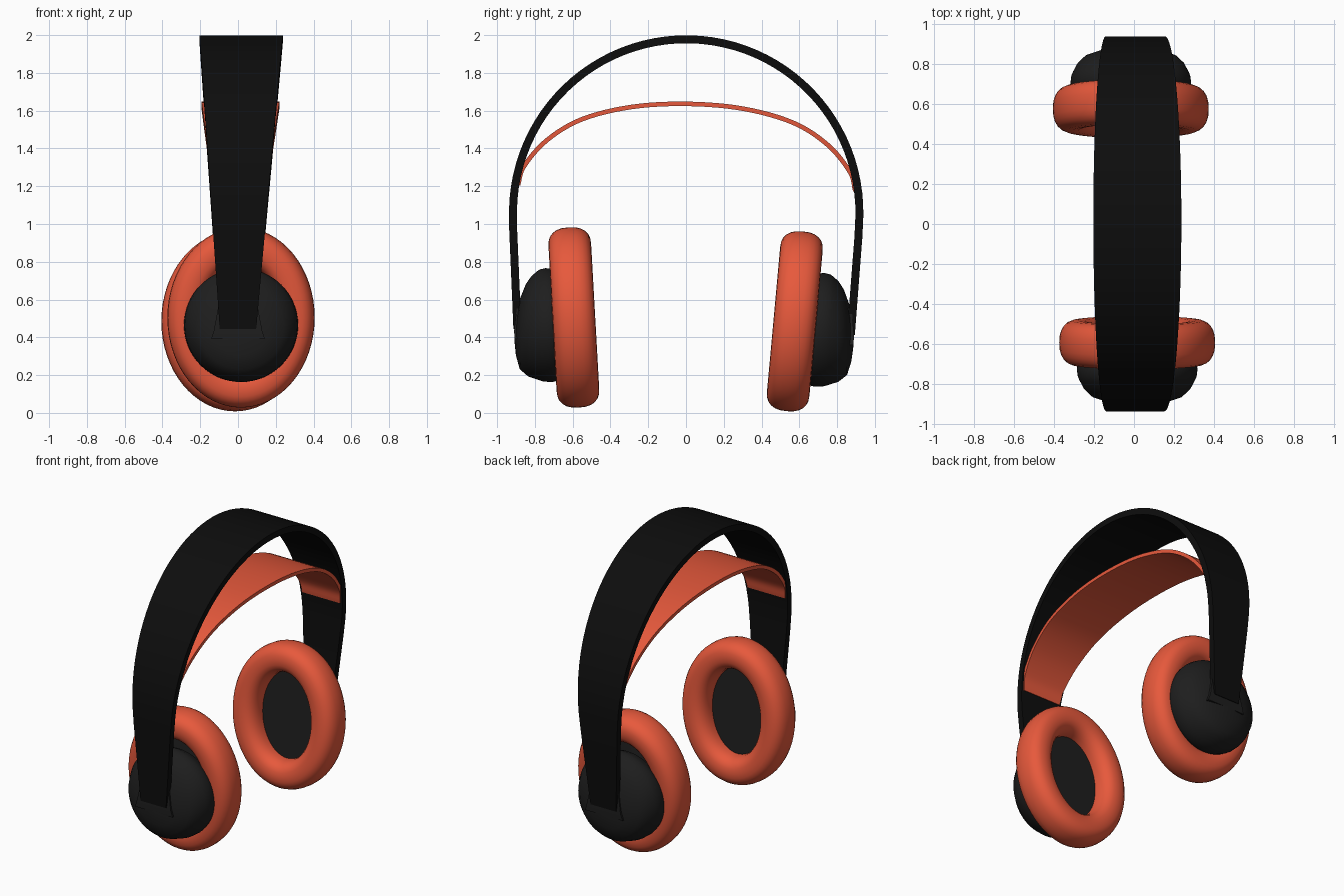
import bpy, bmesh, math
from mathutils import Matrix, Vector

if "Cube" in bpy.data.objects:
    bpy.data.objects.remove(bpy.data.objects["Cube"])


def material(name, rgb):
    m = bpy.data.materials.new(name)
    m.diffuse_color = (*rgb, 1)
    m.use_nodes = True
    m.node_tree.nodes["Principled BSDF"].inputs["Base Color"].default_value = m.diffuse_color
    return m


BLACK = material("band_black", (0.004, 0.004, 0.004))
DARK = material("cup_dark", (0.013, 0.013, 0.013))
ORANGE = material("orange", (0.8, 0.1, 0.045))

# The whole model leans one degree sideways
LEAN = (Matrix.Translation((0, 0, 1)) @ Matrix.Rotation(math.radians(-1), 4, 'X')
        @ Matrix.Translation((0, 0, -1)))


def loft(name, rings, mat, loop=False, caps=True, angle=35):
    """Skin closed rings of points; loop joins the last ring to the first."""
    bm = bmesh.new()
    rv = [[bm.verts.new(LEAN @ Vector(p)) for p in r] for r in rings]
    n = len(rv[0])
    for i in range(len(rv) if loop else len(rv) - 1):
        a, b = rv[i], rv[(i + 1) % len(rv)]
        for j in range(n):
            k = (j + 1) % n
            bm.faces.new((a[j], a[k], b[k], b[j]))
    if caps and not loop:
        bm.faces.new(rv[0])
        bm.faces.new(rv[-1])
    bmesh.ops.recalc_face_normals(bm, faces=bm.faces)
    me = bpy.data.meshes.new(name)
    bm.to_mesh(me)
    bm.free()
    me.materials.append(mat)
    ob = bpy.data.objects.new(name, me)
    bpy.context.collection.objects.link(ob)
    bpy.ops.object.select_all(action='DESELECT')
    ob.select_set(True)
    bpy.context.view_layer.objects.active = ob
    bpy.ops.object.shade_smooth_by_angle(angle=math.radians(angle))
    return ob


def ribbon(name, path, half_width, thick, mat):
    """Flat strap along a (y, z) path, widening with height."""
    rings = []
    for i, (y, z) in enumerate(path):
        y0, z0 = path[max(i - 1, 0)]
        y1, z1 = path[min(i + 1, len(path) - 1)]
        d = Vector((y1 - y0, z1 - z0)).normalized() * thick / 2
        ny, nz = d.y, -d.x
        w, cx = half_width(z), 0.017 * (z - 0.45) / 1.55
        rings.append([(cx + sx * w, y + sn * ny, z + sn * nz)
                      for sx, sn in ((-1, -1), (1, -1), (1, 1), (-1, 1))])
    return loft(name, rings, mat)


def mirrored(half):
    """Complete a path running from the +y end up to the crown at y = 0."""
    return half + [(-y, z) for y, z in reversed(half[:-1])]


def smooth_path(pts, steps=6):
    """Catmull-Rom interpolation through the points."""
    p = [Vector(q) for q in pts]
    p = [2 * p[0] - p[1]] + p + [2 * p[-1] - p[-2]]
    out = []
    for i in range(1, len(p) - 2):
        a, b, c, d = p[i - 1:i + 3]
        for s in range(steps):
            t = s / steps
            out.append(tuple(0.5 * (2 * b + (c - a) * t + (2 * a - 5 * b + 4 * c - d) * t * t
                                    + (3 * b - a - 3 * c + d) * t ** 3)))
    return out + [tuple(p[-2])]


# Outer headband: straight arms and a round arch
arms = [(0.883, 0.43), (0.893, 0.6), (0.905, 0.8), (0.914, 0.95)]
arch = [(0.917 * math.cos(a), 1.06 + 0.918 * math.sin(a))
        for a in (math.pi / 2 * i / 24 for i in range(25))]
ribbon("headband", mirrored(arms + arch),
       lambda z: 0.098 + 0.124 * (z - 0.45) / 1.55, 0.042, BLACK)

# Inner suspension strap
strap = mirrored([(0.893, 1.19), (0.863, 1.29), (0.745, 1.43), (0.56, 1.545),
                  (0.296, 1.615), (0.0, 1.636)])
ribbon("inner_strap", smooth_path(strap),
       lambda z: 0.142 + 0.066 * (z - 1.19) / 0.45, 0.024, ORANGE)

TILT = math.radians(4.2)
C, S = math.cos(TILT), math.sin(TILT)


def place(side, x, out, up):
    """Ear-cup coordinates (across, outward, up) to model coordinates."""
    return (x - side * 0.016, side * (0.585 + out * C + up * S), 0.495 + up * C - out * S)


def spow(v, e):
    return math.copysign(abs(v) ** e, v)


SEG = 64
ANG = [2 * math.pi * i / SEG for i in range(SEG)]

for side, tag in ((-1, "right"), (1, "left")):
    # Oval cushion with a squarish-round cross-section
    rings = []
    for a in ANG:
        ring = []
        for k in range(24):
            t = 2 * math.pi * k / 24
            r, o = 0.095 * spow(math.cos(t), 0.82), 0.113 * spow(math.sin(t), 0.82)
            ring.append(place(side, (0.295 + r) * math.cos(a), o, (0.383 + r) * math.sin(a)))
        rings.append(ring)
    loft(f"{tag}_cushion", rings, ORANGE, loop=True, angle=60)

    # Dished speaker cover inside the cushion
    cover = [(1.0, 0.0), (0.8, 0.015), (0.55, 0.03), (0.3, 0.045), (0.02, 0.05)]
    loft(f"{tag}_speaker_cover",
         [[place(side, 0.25 * s * math.cos(a), o, 0.335 * s * math.sin(a)) for a in ANG]
          for s, o in cover], DARK)

    # Outer shell: turned profile (radius, outward, skew)
    shell = [(0.27, 0.06, 0), (0.298, 0.11, 0), (0.302, 0.135, 0), (0.297, 0.172, 0.02),
             (0.288, 0.192, 0.04), (0.265, 0.235, 0.09), (0.225, 0.272, 0.13),
             (0.15, 0.298, 0.13), (0.07, 0.312, 0.13), (0.01, 0.314, 0.13)]
    loft(f"{tag}_shell",
         [[place(side, r * math.cos(a), o - k * r * math.sin(a), -0.033 + r * math.sin(a))
           for a in ANG] for r, o, k in shell], DARK)

    # Tapered bracket holding the end of the headband
    levels = [(0.375, 0.142, 0.897), (0.42, 0.128, 0.9), (0.57, 0.1, 0.885)]
    loft(f"{tag}_bracket",
         [[(-w, side * 0.80, z), (w, side * 0.80, z), (w, side * y, z), (-w, side * y, z)]
          for z, w, y in levels], DARK)
